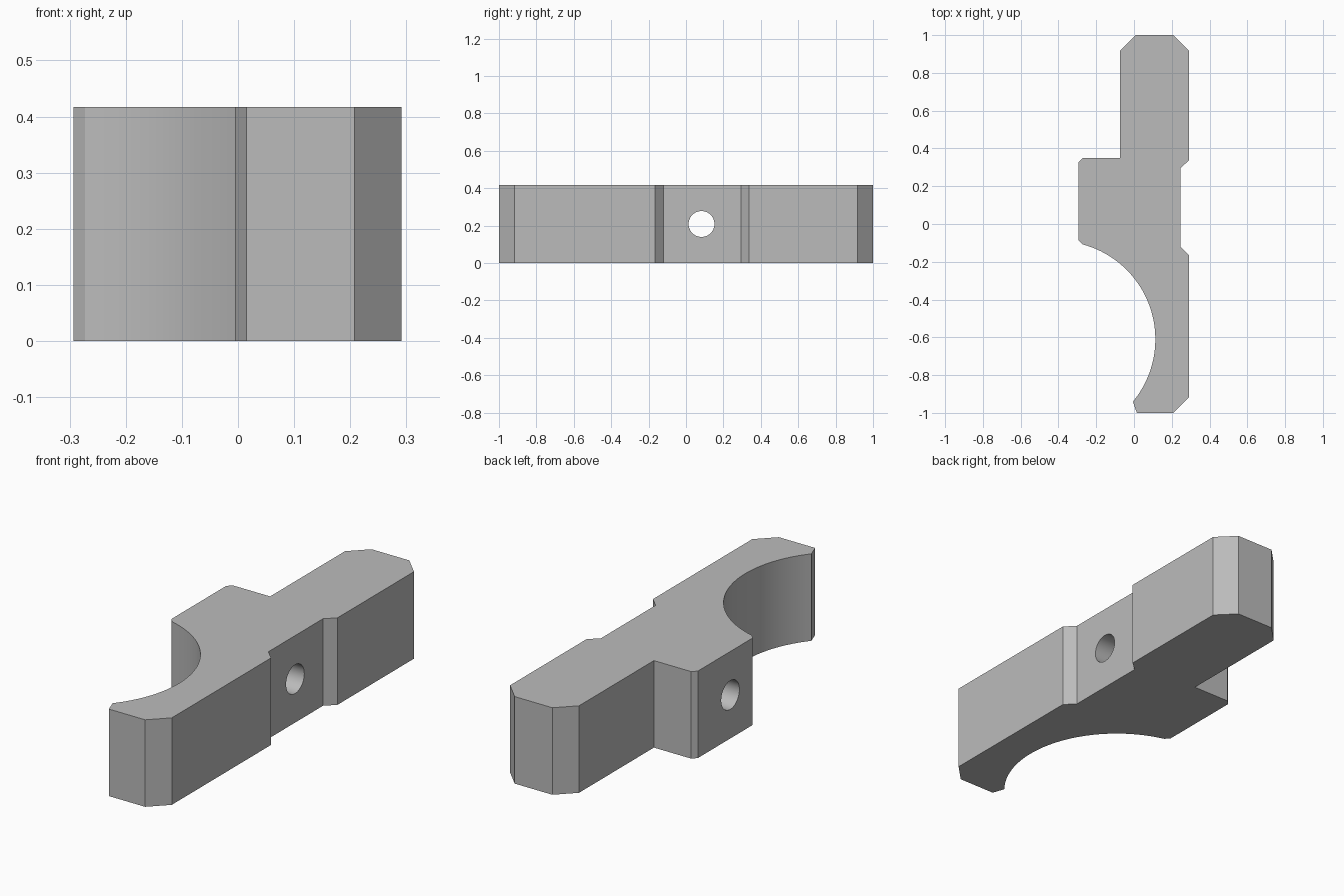
import bpy
import bmesh
from math import cos, sin, radians, pi

HEIGHT = 0.417

cube = bpy.data.objects.get("Cube")
if cube:
    bpy.data.objects.remove(cube, do_unlink=True)

grey = bpy.data.materials.new("plain grey")
grey.use_nodes = True
colour = (0.5, 0.5, 0.5, 1)
grey.diffuse_color = colour
grey.node_tree.nodes["Principled BSDF"].inputs["Base Color"].default_value = colour


def arc(cx, cy, radius, start, end, steps):
    """Points along a circular arc, angles in degrees."""
    angles = [radians(start + (end - start) * i / steps) for i in range(steps + 1)]
    return [(cx + radius * cos(a), cy + radius * sin(a)) for a in angles]


# Outline of the clamp: outer side, back end, side block, round recess
outline = [
    (0.015, -1), (0.208, -1), (0.291, -0.917),
    (0.291, -0.165), (0.245, -0.12), (0.245, 0.295), (0.291, 0.337),
    (0.291, 0.917), (0.208, 1), (0.008, 1), (-0.075, 0.917),
    (-0.075, 0.35), (-0.272, 0.35), (-0.293, 0.329), (-0.293, -0.087),
]
outline += arc(-0.407, -0.61, 0.52, 75, -39.5, 48)

# Clamp body: extruded outline
bm = bmesh.new()
base = bm.faces.new([bm.verts.new((x, y, 0)) for x, y in outline])
top = bmesh.ops.extrude_face_region(bm, geom=[base])["geom"]
bmesh.ops.translate(bm, vec=(0, 0, HEIGHT),
                    verts=[v for v in top if isinstance(v, bmesh.types.BMVert)])
bmesh.ops.recalc_face_normals(bm, faces=bm.faces)
mesh = bpy.data.meshes.new("clamp_body")
bm.to_mesh(mesh)
bm.free()
mesh.materials.append(grey)
body = bpy.data.objects.new("clamp_body", mesh)
bpy.context.collection.objects.link(body)

# Bolt hole across the side block
bpy.ops.mesh.primitive_cylinder_add(vertices=48, radius=0.069, depth=1,
                                    location=(0, 0.083, HEIGHT / 2),
                                    rotation=(0, pi / 2, 0))
cutter = bpy.context.object
cutter.name = "hole_cutter"
cutter.hide_render = True
cutter.data.materials.append(grey)

bpy.ops.object.select_all(action="DESELECT")
body.select_set(True)
bpy.context.view_layer.objects.active = body
hole = body.modifiers.new("bolt_hole", "BOOLEAN")
hole.operation = "DIFFERENCE"
hole.solver = "EXACT"
hole.object = cutter
bpy.ops.object.modifier_apply(modifier=hole.name)
bpy.data.objects.remove(cutter, do_unlink=True)

# Smooth the recess and hole, keep the chamfers crisp
bpy.ops.object.shade_smooth_by_angle(angle=radians(20))
